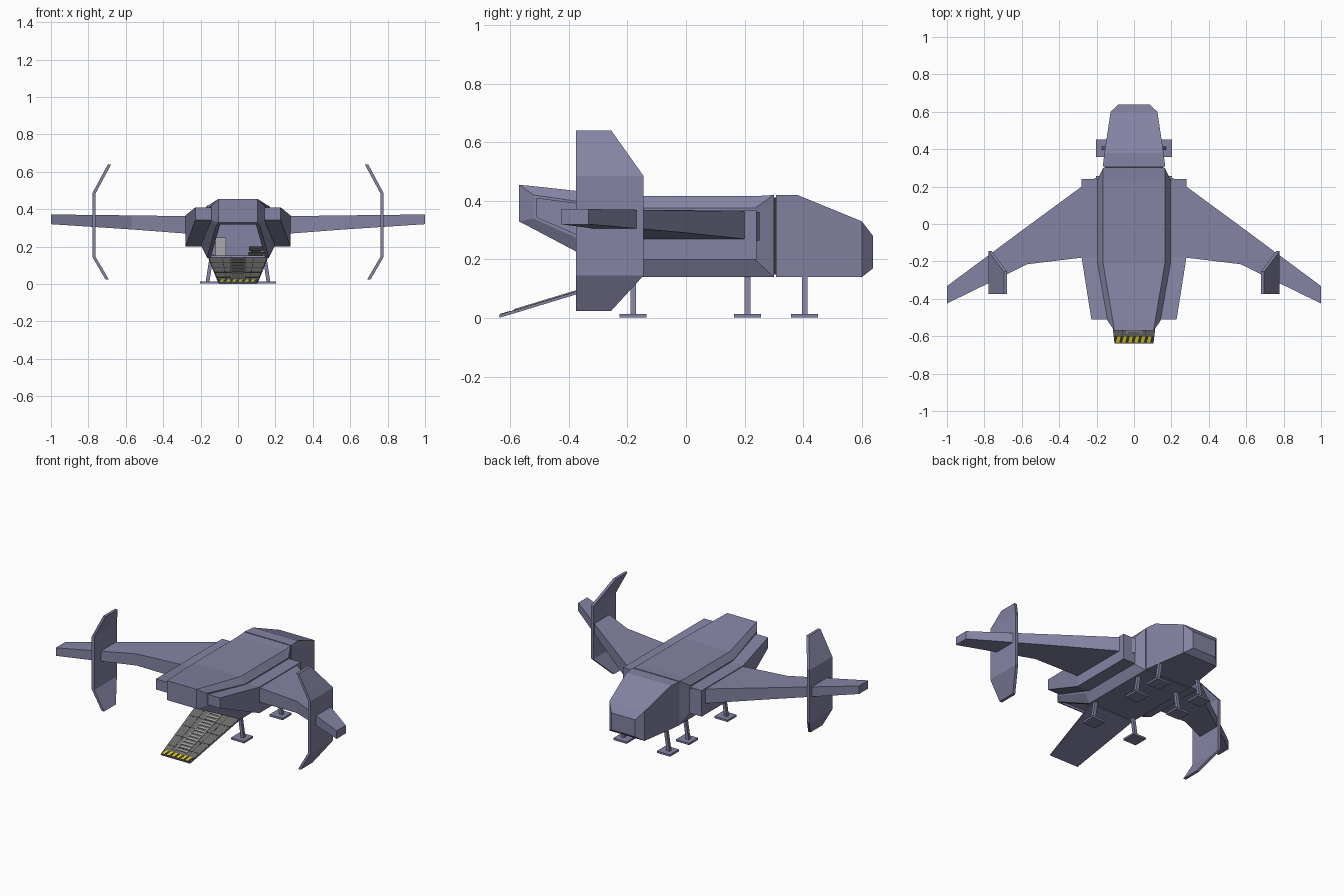
import bpy, bmesh
from mathutils import Vector

cube = bpy.data.objects.get("Cube")
if cube:
    bpy.data.objects.remove(cube, do_unlink=True)


def material(name, r, g, b):
    m = bpy.data.materials.new(name)
    m.use_nodes = True
    m.diffuse_color = (r, g, b, 1)
    bsdf = m.node_tree.nodes["Principled BSDF"]
    bsdf.inputs["Base Color"].default_value = (r, g, b, 1)
    bsdf.inputs["Roughness"].default_value = 0.7
    return m


HULL = material("hull_violet", 0.23, 0.23, 0.37)
RAMP = material("deck_grey", 0.15, 0.15, 0.145)
DARK = material("dark_grey", 0.035, 0.035, 0.035)
LIGHT = material("light_grey", 0.4, 0.4, 0.4)
YELLOW = material("warning_yellow", 0.7, 0.6, 0.01)


def build(name, lofts, mat, mirror=False):
    """Skin each list of equal-length rings into a closed, capped solid."""
    bm = bmesh.new()
    for rings in lofts:
        loops = [[bm.verts.new(p) for p in ring] for ring in rings]
        n = len(loops[0])
        for a, b in zip(loops, loops[1:]):
            for i in range(n):
                j = (i + 1) % n
                bm.faces.new((a[i], a[j], b[j], b[i]))
        bm.faces.new(loops[0][::-1])
        bm.faces.new(loops[-1])
    bmesh.ops.remove_doubles(bm, verts=bm.verts, dist=0.00001)
    bmesh.ops.recalc_face_normals(bm, faces=bm.faces)
    mesh = bpy.data.meshes.new(name)
    bm.to_mesh(mesh)
    bm.free()
    mesh.materials.append(mat)
    ob = bpy.data.objects.new(name, mesh)
    bpy.context.collection.objects.link(ob)
    if mirror:
        ob.modifiers.new("Mirror", "MIRROR")
    return ob


def rect(y, x0, x1, z0, z1):
    return [(x0, y, z0), (x1, y, z0), (x1, y, z1), (x0, y, z1)]


def octagon(y, wide, side_low, side_high, top_w, top, bot_w, bottom):
    right = [(bot_w, bottom), (wide, side_low), (wide, side_high), (top_w, top)]
    points = right + [(-x, z) for x, z in reversed(right)]
    return [(x, y, z) for x, z in points]


def box(x0, x1, y0, y1, z0, z1):
    return [rect(y0, x0, x1, z0, z1), rect(y1, x0, x1, z0, z1)]


# Fuselage: eight-sided, closing to a plain box section at both ends
body = build("fuselage", [[
    octagon(0.30, 0.165, 0.14, 0.42, 0.165, 0.42, 0.165, 0.14),
    octagon(0.235, 0.195, 0.20, 0.375, 0.165, 0.416, 0.165, 0.14),
    octagon(-0.21, 0.195, 0.20, 0.375, 0.165, 0.416, 0.165, 0.14),
    octagon(-0.52, 0.14, 0.34, 0.42, 0.113, 0.45, 0.12, 0.304),
    octagon(-0.57, 0.105, 0.33, 0.455, 0.105, 0.455, 0.105, 0.33),
]], HULL)

# Hollow cargo bay that opens through the sloping tail underside
cutter = build("bay_cutter", [[
    rect(-0.55, -0.095, 0.095, 0.24, 0.335),
    rect(-0.22, -0.145, 0.145, 0.12, 0.37),
    rect(-0.20, -0.145, 0.145, 0.15, 0.37),
    rect(0.25, -0.145, 0.145, 0.15, 0.37),
]], HULL)
cutter.hide_render = True
cut = body.modifiers.new("Bay", "BOOLEAN")
cut.operation = "DIFFERENCE"
cut.solver = "EXACT"
cut.object = cutter
bpy.context.view_layer.objects.active = body
bpy.ops.object.modifier_apply(modifier=cut.name)
bpy.data.objects.remove(cutter, do_unlink=True)

# Cockpit head with a recessed neck joint
build("neck_joint", [box(-0.158, 0.158, 0.29, 0.32, 0.148, 0.412)], DARK)
build("cockpit_head", [[
    rect(0.307, -0.167, 0.167, 0.14, 0.42),
    rect(0.38, -0.158, 0.158, 0.14, 0.42),
    rect(0.60, -0.125, 0.125, 0.14, 0.33),
    rect(0.638, -0.085, 0.085, 0.17, 0.28),
]], HULL)

# Side pods sweeping up towards the tail
build("side_pod", [[
    rect(0.24, 0.17, 0.28, 0.20, 0.368),
    rect(-0.18, 0.17, 0.28, 0.20, 0.368),
    rect(-0.51, 0.13, 0.228, 0.343, 0.41),
]], HULL, True)


# Wings
def wing_section(x, lead, trail, low, high):
    return [(x, lead, low), (x, trail, low), (x, trail, high), (x, lead, high)]


build("wing", [[
    wing_section(0.20, 0.25, -0.17, 0.265, 0.362),
    wing_section(0.28, 0.20, -0.18, 0.27, 0.363),
    wing_section(0.57, -0.013, -0.215, 0.292, 0.367),
    wing_section(1.0, -0.332, -0.425, 0.32, 0.372),
]], HULL, True)


# Bent wing fins
def fin_section(x, z, lead):
    return [(x - 0.009, lead, z), (x + 0.009, lead, z),
            (x + 0.009, -0.375, z), (x - 0.009, -0.375, z)]


build("wing_fin", [[
    fin_section(0.70, 0.025, -0.255),
    fin_section(0.77, 0.145, -0.145),
    fin_section(0.77, 0.485, -0.145),
    fin_section(0.687, 0.64, -0.255),
]], HULL, True)

# Landing gear: leaning strut on a flat square foot
for place, y in (("front", 0.405), ("middle", 0.21), ("rear", -0.18)):
    strut = [[(x + dx, y + dy, z) for dx, dy in
              ((-0.01, -0.01), (0.01, -0.01), (0.01, 0.01), (-0.01, 0.01))]
             for x, z in ((0.163, 0.01), (0.14, 0.16))]
    foot = box(0.108, 0.202, y - 0.046, y + 0.046, 0.002, 0.014)
    build(place + "_landing_leg", [strut, foot], HULL, True)

# Loading ramp, positioned by distance t from hinge to lower edge
HINGE, EDGE = Vector((0, -0.20, 0.142)), Vector((0, -0.638, 0.009))
UP = Vector((0, -0.29, 0.957))


def on_ramp(t, x, h):
    return HINGE.lerp(EDGE, t) + UP * h + Vector((x, 0, 0))


def plate(t0, t1, a0, a1, b0, b1, h0, h1):
    """Slab spanning a0..a1 across the ramp at t0 and b0..b1 at t1."""
    return [[on_ramp(t0, a0, h), on_ramp(t0, a1, h),
             on_ramp(t1, b1, h), on_ramp(t1, b0, h)] for h in (h0, h1)]


def half_width(t):
    return 0.158 - 0.054 * t


def strip(t0, t1, h0, h1, inset=0.0):
    a, b = half_width(t0) - inset, half_width(t1) - inset
    return plate(t0, t1, -a, a, -b, b, h0, h1)


build("ramp_base", [strip(0, 1, -0.008, 0)], HULL)
build("ramp_deck", [strip(0.01, 0.995, 0, 0.002, 0.002)], RAMP)
seams = [strip(t, t + 0.012, 0.002, 0.0026, 0.003) for t in (0.2, 0.4, 0.6, 0.8)]
seams += [plate(0.02, 0.9, s * 0.085 - 0.0015, s * 0.085 + 0.0015,
                s * 0.06 - 0.0015, s * 0.06 + 0.0015, 0.002, 0.0026)
          for s in (-1, 1)]
build("ramp_seams", seams + [strip(0.91, 0.99, 0.002, 0.003, 0.003)], DARK)

# Centre ladder with rails and treads
ladder = [plate(0.03, 0.88, x - 0.003, x + 0.003, x - 0.003, x + 0.003, 0.002, 0.006)
          for x in (-0.038, 0.038)]
for i in range(14):
    t = 0.05 + i * 0.06
    ladder.append(plate(t, t + 0.025, -0.036, 0.036, -0.036, 0.036, 0.002, 0.005))
build("ramp_treads", ladder, LIGHT)

# Slanted warning stripes on the lower edge
stripes = []
for i in range(6):
    x = -0.097 + i * 0.033
    stripes.append(plate(0.912, 0.988, x + 0.008, x + 0.026, x, x + 0.018, 0.003, 0.004))
build("ramp_warning_stripes", stripes, YELLOW)

# Cargo bay fittings
build("bay_floor", [box(-0.144, 0.144, -0.2, 0.249, 0.15, 0.152)], RAMP)
build("bay_locker", [box(-0.12, -0.065, 0.05, 0.12, 0.152, 0.25)], LIGHT)
build("bay_crates", [box(0.055, 0.138, -0.06, 0.03, 0.152, 0.172),
                     box(0.06, 0.13, -0.05, 0.02, 0.176, 0.2),
                     box(0.07, 0.12, -0.04, 0.01, 0.17, 0.18)], DARK)
